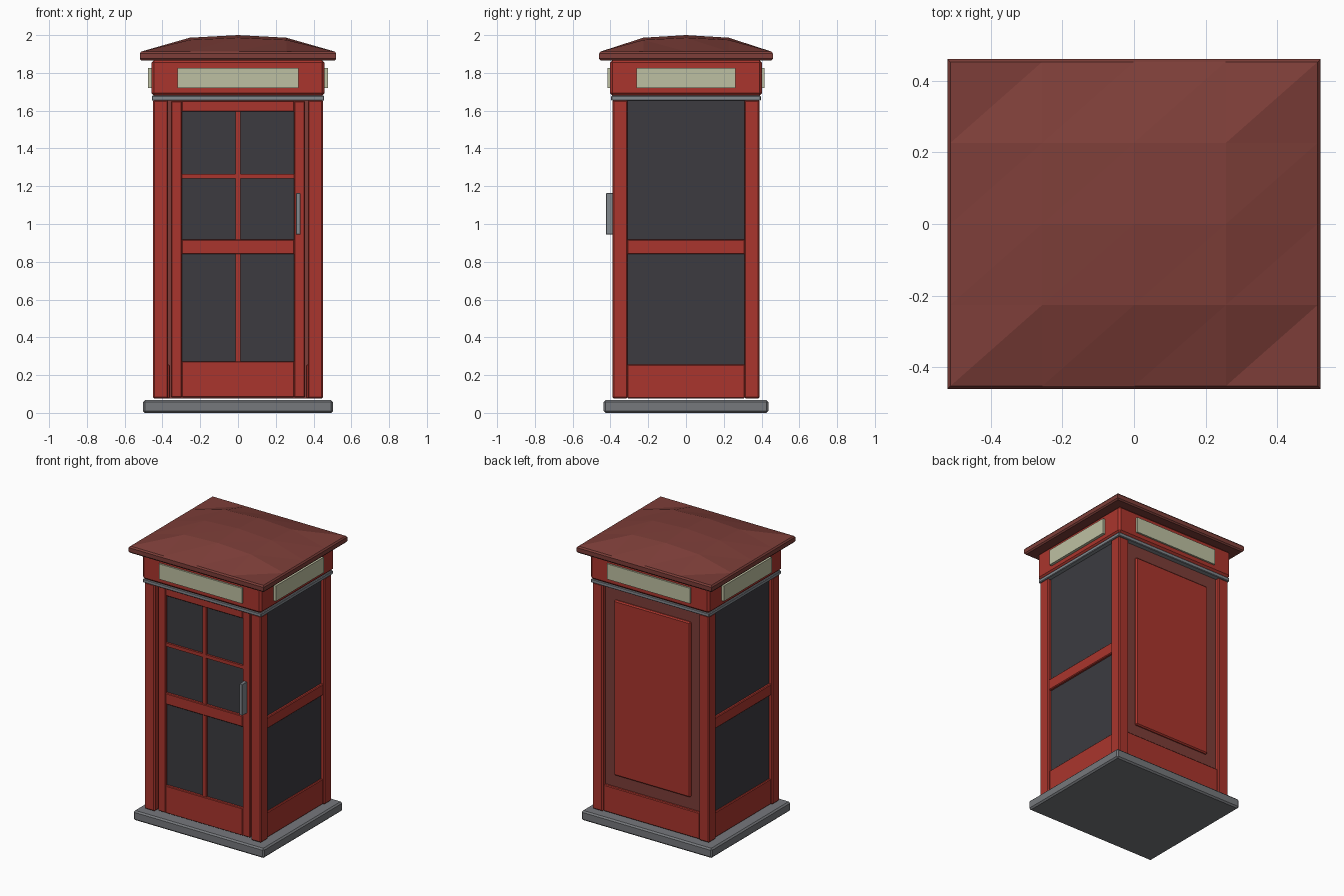
import bpy, bmesh, math

if "Cube" in bpy.data.objects:
    bpy.data.objects.remove(bpy.data.objects["Cube"])


def material(name, rgb):
    m = bpy.data.materials.new(name)
    m.diffuse_color = (*rgb, 1)
    m.use_nodes = True
    m.node_tree.nodes["Principled BSDF"].inputs["Base Color"].default_value = m.diffuse_color
    return m


RED = material("body red", (0.402, 0.036, 0.026))
MAROON = material("roof maroon", (0.205, 0.048, 0.040))
GLASS = material("dark glass", (0.045, 0.044, 0.051))
CREAM = material("sign cream", (0.515, 0.527, 0.361))
STONE = material("base grey", (0.181, 0.188, 0.202))
METAL = material("metal grey", (0.223, 0.246, 0.270))


def finish(name, bm, mat):
    bmesh.ops.recalc_face_normals(bm, faces=bm.faces[:])
    me = bpy.data.meshes.new(name)
    bm.to_mesh(me)
    bm.free()
    me.materials.append(mat)
    ob = bpy.data.objects.new(name, me)
    bpy.context.collection.objects.link(ob)
    return ob


def box(name, x, y, z, mat, bevel=0):
    """Box from (min, max) ranges, with an optional chamfer."""
    bm = bmesh.new()
    bmesh.ops.create_cube(bm, size=1)
    for v in bm.verts:
        v.co = [(a + b) / 2 + c * (b - a) for (a, b), c in zip((x, y, z), v.co)]
    if bevel:
        bmesh.ops.bevel(bm, geom=bm.edges[:], offset=bevel, segments=1,
                        affect='EDGES', profile=0.5)
    return finish(name, bm, mat)


def sym(h):
    return (-h, h)


def side(s, a, b):
    """Range a..b mirrored to the side s."""
    return tuple(sorted((s * a, s * b)))


FOOT, HEAD = 0.077, 1.656

# Plinth
box("base", sym(0.503), sym(0.436), (0, 0.067), STONE, 0.01)

# Corner posts
for sx, nx in ((-1, "left"), (1, "right")):
    for sy, ny in ((-1, "front"), (1, "back")):
        box(f"{ny}_{nx}_post", side(sx, 0.37, 0.45), side(sy, 0.309, 0.389),
            (FOOT, HEAD), RED, 0.007)

# Glazed sides
for s, n in ((-1, "left"), (1, "right")):
    box(f"{n}_glass", side(s, 0.415, 0.425), sym(0.312), (0.25, HEAD), GLASS)
    box(f"{n}_bottom_panel", side(s, 0.36, 0.437), sym(0.311), (FOOT, 0.255), RED, 0.005)
    box(f"{n}_middle_rail", side(s, 0.40, 0.442), sym(0.311), (0.84, 0.918), RED, 0.005)

# Front door
DY = (-0.375, -0.335)
for s, n in ((-1, "left"), (1, "right")):
    box(f"door_{n}_stile", side(s, 0.296, 0.355), DY, (0.082, 1.652), RED, 0.005)
box("door_top_rail", sym(0.298), DY, (1.595, 1.652), RED, 0.004)
box("door_middle_rail", sym(0.298), DY, (0.84, 0.917), RED, 0.004)
box("door_bottom_panel", sym(0.298), DY, (0.082, 0.273), RED, 0.004)
box("door_cross_bar", sym(0.297), (-0.37, -0.345), (1.241, 1.265), RED)
box("door_upper_bar", sym(0.014), (-0.37, -0.345), (0.91, 1.6), RED)
box("door_lower_bar", sym(0.014), (-0.37, -0.345), (0.27, 0.845), RED)
box("door_glass", sym(0.298), (-0.356, -0.348), (0.27, 1.6), GLASS)
box("door_handle", (0.307, 0.331), (-0.424, -0.37), (0.945, 1.163), METAL, 0.002)

# Solid back with raised panel
box("back_board", sym(0.372), (0.335, 0.36), (FOOT, HEAD), MAROON)
box("back_bottom_rail", sym(0.371), (0.34, 0.378), (FOOT, 0.262), RED, 0.005)
box("back_raised_panel", sym(0.295), (0.35, 0.375), (0.345, 1.565), RED, 0.008)

# Cornice strip and sign box
box("cornice", sym(0.456), sym(0.396), (1.653, 1.679), METAL, 0.004)
box("sign_box", sym(0.458), sym(0.403), (1.679, 1.868), RED, 0.014)
for s, nx, ny in ((-1, "left", "front"), (1, "right", "back")):
    box(f"{ny}_sign", sym(0.32), side(s, 0.395, 0.415), (1.72, 1.827), CREAM)
    box(f"{nx}_sign", side(s, 0.45, 0.477), sym(0.263), (1.72, 1.827), CREAM)

# Faceted domed roof with chamfered rim
bm = bmesh.new()
N, HX, HY, EAVE = 4, 0.512, 0.452, 1.913


def dome(i, j):
    h = math.sin(math.pi * i / N) * math.sin(math.pi * j / N)
    return EAVE + (2 - EAVE) * math.sqrt(max(h, 0))


g = [[bm.verts.new((HX * (2 * i / N - 1), HY * (2 * j / N - 1), dome(i, j)))
      for j in range(N + 1)] for i in range(N + 1)]
for i in range(N):
    for j in range(N):
        bm.faces.new((g[i][j], g[i + 1][j], g[i + 1][j + 1]))
        bm.faces.new((g[i][j], g[i + 1][j + 1], g[i][j + 1]))
rim = [e for e in bm.edges if e.is_boundary]
for hx, hy, z in ((0.52, 0.46, 1.903), (0.52, 0.46, 1.875), (0.512, 0.452, 1.866)):
    out = bmesh.ops.extrude_edge_only(bm, edges=rim)["geom"]
    ring = [v for v in out if isinstance(v, bmesh.types.BMVert)]
    rim = [e for e in out if isinstance(e, bmesh.types.BMEdge)
           and e.verts[0] in ring and e.verts[1] in ring]
    wx, wy = max(v.co.x for v in ring), max(v.co.y for v in ring)
    for v in ring:
        v.co = (v.co.x * hx / wx, v.co.y * hy / wy, z)
bmesh.ops.contextual_create(bm, geom=rim)
finish("roof", bm, MAROON)
